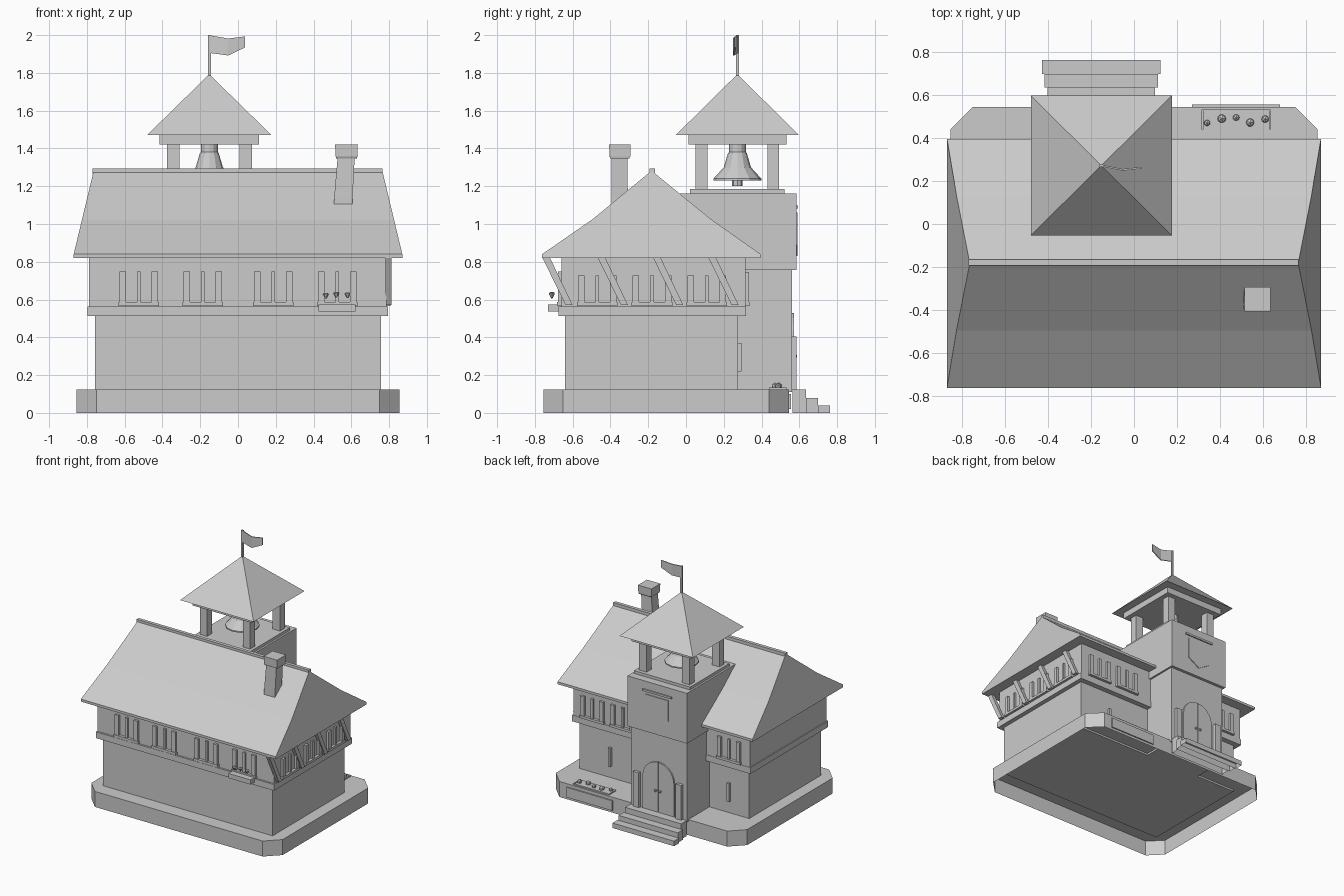
import bpy, bmesh, math
from mathutils import Vector, Matrix

if "Cube" in bpy.data.objects:
    bpy.data.objects.remove(bpy.data.objects["Cube"])

GREY = (0.6, 0.6, 0.6, 1)
mat = bpy.data.materials.new("plain_grey")
mat.use_nodes = True
mat.diffuse_color = GREY
mat.node_tree.nodes["Principled BSDF"].inputs["Base Color"].default_value = GREY


def finish(name, bm):
    bmesh.ops.recalc_face_normals(bm, faces=bm.faces)
    me = bpy.data.meshes.new(name)
    bm.to_mesh(me)
    bm.free()
    me.materials.append(mat)
    ob = bpy.data.objects.new(name, me)
    bpy.context.collection.objects.link(ob)
    return ob


def loft(name, rings, open_start=False):
    """Solid through rings of equal point count, optionally open at the first."""
    bm = bmesh.new()
    rows = [[bm.verts.new(p) for p in r] for r in rings]
    n = len(rows[0])
    for a, b in zip(rows, rows[1:]):
        for i in range(n):
            j = (i + 1) % n
            bm.faces.new((a[i], a[j], b[j], b[i]))
    if not open_start:
        bm.faces.new(rows[0])
    bm.faces.new(rows[-1])
    return finish(name, bm)


def rect(x0, x1, y0, y1, z):
    return [(x0, y0, z), (x1, y0, z), (x1, y1, z), (x0, y1, z)]


def box(name, x0, x1, y0, y1, z0, z1, open_start=False):
    return loft(name, [rect(x0, x1, y0, y1, z0), rect(x0, x1, y0, y1, z1)], open_start)


def plate_xz(name, outline, y0, y1):
    return loft(name, [[(x, y, z) for x, z in outline] for y in (y0, y1)])


def lathe(name, profile, cx, cy, sides):
    return loft(name, [[(cx + r * math.cos(t * math.tau / sides),
                         cy + r * math.sin(t * math.tau / sides), z)
                        for t in range(sides)] for r, z in profile])


def blossom(name, x, y, z, r):
    bm = bmesh.new()
    bmesh.ops.create_icosphere(bm, subdivisions=1, radius=r,
                               matrix=Matrix.Translation((x, y, z)))
    return finish(name, bm)


def window(name, origin, along, out, z0, z1):
    """Sill, two shutters and a mullion on a wall."""
    o, a, d = Vector(origin), Vector(along), Vector(out)
    parts = (("sill", 0, 0.108, 0.022, z0 - 0.02, z0),
             ("left_shutter", -0.085, 0.017, 0.018, z0, z1),
             ("mullion", 0, 0.01, 0.015, z0, z1),
             ("right_shutter", 0.085, 0.017, 0.018, z0, z1))
    for part, c, half, depth, lo, hi in parts:
        p = o + a * (c - half) - d * 0.01
        q = o + a * (c + half) + d * depth
        box(f"{name}_{part}", min(p.x, q.x), max(p.x, q.x),
            min(p.y, q.y), max(p.y, q.y), lo, hi)


# Chamfered plinth, hollow underneath
X, Y0, Y1, C = 0.854, -0.755, 0.545, 0.105
octagon = [(-X + C, Y0), (X - C, Y0), (X, Y0 + C), (X, Y1 - C),
           (X - C, Y1), (-X + C, Y1), (-X, Y1 - C), (-X, Y0 + C)]
loft("plinth", [[(x, y, z) for x, y in octagon] for z in (0, 0.125)], open_start=True)

# House body
box("lower_walls", -0.757, 0.757, -0.64, 0.275, 0.11, 0.53)
box("floor_ledge", -0.797, 0.793, -0.675, 0.318, 0.512, 0.562)
box("upper_walls", -0.79, 0.785, -0.66, 0.315, 0.555, 0.83)

# Main roof, leaning in toward the ridge at both ends
slope = [(-0.762, 0.82), (-0.762, 0.84), (-0.495, 1.025), (-0.182, 1.282),
         (0.13, 1.027), (0.395, 0.84), (0.395, 0.82)]
loft("main_roof", [[(s * (0.87 - max(0, z - 0.84) * 0.24), y, z)
                    for y, z in slope] for s in (-1, 1)])
box("ridge_beam", -0.77, 0.765, -0.192, -0.165, 1.265, 1.293)

# Windows on the front, right and back walls
for i, x in enumerate((-0.525, -0.187, 0.187, 0.525)):
    window(f"front_window_{i}", (x, -0.66, 0), (1, 0, 0), (0, -1, 0), 0.587, 0.748)
for i, y in enumerate((-0.47, -0.18, 0.11)):
    window(f"side_window_{i}", (0.785, y, 0), (0, 1, 0), (1, 0, 0), 0.587, 0.728)
for i, x in enumerate((0.61, 0.34, -0.61)):
    window(f"back_window_{i}", (x, 0.315, 0), (1, 0, 0), (0, 1, 0), 0.587, 0.745)
for x in (0.48, -0.58):
    box("back_slit", x - 0.01, x + 0.01, 0.265, 0.295, 0.22, 0.37)

# Slanted braces on the right wall
for i in range(4):
    y = -0.762 + i * 0.293
    loft("slanted_brace", [rect(0.78, 0.812, y + 0.125, y + 0.162, 0.57),
                           rect(0.78, 0.812, y, y + 0.04, 0.825)])

# Window flower box
box("flower_box", 0.425, 0.622, -0.73, -0.66, 0.537, 0.575)
for x, z in ((0.465, 0.605), (0.52, 0.61), (0.58, 0.607)):
    lathe("window_flower", [(0.004, z), (0.017, z + 0.024), (0.01, z + 0.03)], x, -0.71, 6)

# Crooked chimney
loft("chimney_stack", [rect(0.508, 0.605, -0.395, -0.308, 1.05),
                       rect(0.51, 0.607, -0.395, -0.308, 1.15),
                       rect(0.528, 0.618, -0.393, -0.31, 1.36)])
loft("chimney_cap", [rect(0.52, 0.63, -0.4, -0.3, 1.348),
                     rect(0.517, 0.632, -0.405, -0.295, 1.358),
                     rect(0.514, 0.634, -0.407, -0.293, 1.42)])

# Bell tower
TX, TY = -0.152, 0.272


def tower_box(name, hx, hy, z0, z1):
    return box(name, TX - hx, TX + hx, TY - hy, TY + hy, z0, z1)


tower_box("tower_base", 0.25, 0.288, 0.11, 0.765)
tower_box("tower_upper", 0.265, 0.312, 0.757, 1.162)
tower_box("belfry_floor", 0.25, 0.25, 1.155, 1.185)
for sx in (-1, 1):
    for sy in (-1, 1):
        x, y = TX + sx * 0.192, TY + sy * 0.19
        box("belfry_post", x - 0.033, x + 0.033, y - 0.031, y + 0.031, 1.18, 1.43)
tower_box("belfry_ceiling", 0.264, 0.26, 1.422, 1.476)
loft("tower_roof", [rect(TX - 0.328, TX + 0.328, TY - 0.325, TY + 0.325, 1.472),
                    rect(TX - 0.003, TX + 0.003, TY - 0.003, TY + 0.003, 1.79)])

# Bell with headstock and clapper
lathe("bell", [(0.045, 1.43), (0.045, 1.38), (0.05, 1.375), (0.072, 1.3),
               (0.127, 1.24), (0.127, 1.23), (0.11, 1.23), (0.05, 1.33)], TX, TY, 12)
lathe("clapper", [(0.008, 1.34), (0.01, 1.24), (0.028, 1.23), (0.028, 1.2)], TX, TY, 8)

# Flag
tower_box("flag_pole", 0.008, 0.008, 1.77, 2.0)
wave = [(0.008, 0.27, 1.905, 1.998), (0.1, 0.252, 1.892, 1.982), (0.19, 0.262, 1.935, 1.993)]
loft("flag", [[(TX + dx, y + dy, z) for dy, z in
               ((-0.004, lo), (0.004, lo), (0.004, hi), (-0.004, hi))]
              for dx, y, lo, hi in wave])

# Arched double door with knobs and side posts
R = 0.14
arch = [(TX + R * math.cos(t * math.pi / 10), 0.39 + R * math.sin(t * math.pi / 10))
        for t in range(11)]
for s, name in ((1, "left_door"), (-1, "right_door")):
    half = [p for p in arch if (p[0] - TX) * s > -1e-6]
    half = half if s > 0 else half[::-1]
    plate_xz(name, [(TX + s * 0.003, 0.127)] + [(TX + s * R, 0.127)] + half[:-1]
             + [(TX + s * 0.003, 0.53)], 0.55, 0.572)
    blossom("door_knob", TX + s * 0.02, 0.578, 0.3, 0.012)
    x = TX + s * 0.19
    box("door_post", x - 0.025, x + 0.025, 0.55, 0.585, 0.12, 0.405)

# Shield banner under a rod
plate_xz("shield_banner", [(TX - 0.1, 1.06), (TX + 0.1, 1.06), (TX + 0.1, 0.89),
                           (TX, 0.83), (TX - 0.1, 0.89)], 0.575, 0.59)
box("banner_rod", TX - 0.13, TX + 0.13, 0.575, 0.594, 1.082, 1.098)

# Entrance steps, one block in front of the next
for hx, y0, y1, z in ((0.25, 0.565, 0.635, 0.125), (0.264, 0.635, 0.698, 0.08),
                      (0.275, 0.698, 0.762, 0.04)):
    box("entrance_step", TX - hx, TX + hx, y0, y1, 0, z, open_start=True)

# Flower bed set in the plinth
box("bed_panel", 0.27, 0.68, 0.54, 0.555, 0.02, 0.1)
box("bed_soil", 0.325, 0.625, 0.44, 0.525, 0.12, 0.131)
box("bed_edge_back", 0.315, 0.635, 0.525, 0.533, 0.12, 0.135)
for x in (0.315, 0.627):
    box("bed_edge_side", x, x + 0.008, 0.44, 0.53, 0.12, 0.135)
for x, y, r in ((0.34, 0.47, 0.016), (0.408, 0.49, 0.022), (0.475, 0.495, 0.017),
                (0.54, 0.472, 0.021), (0.61, 0.488, 0.019)):
    blossom("bed_flower", x, y, 0.14, r)
